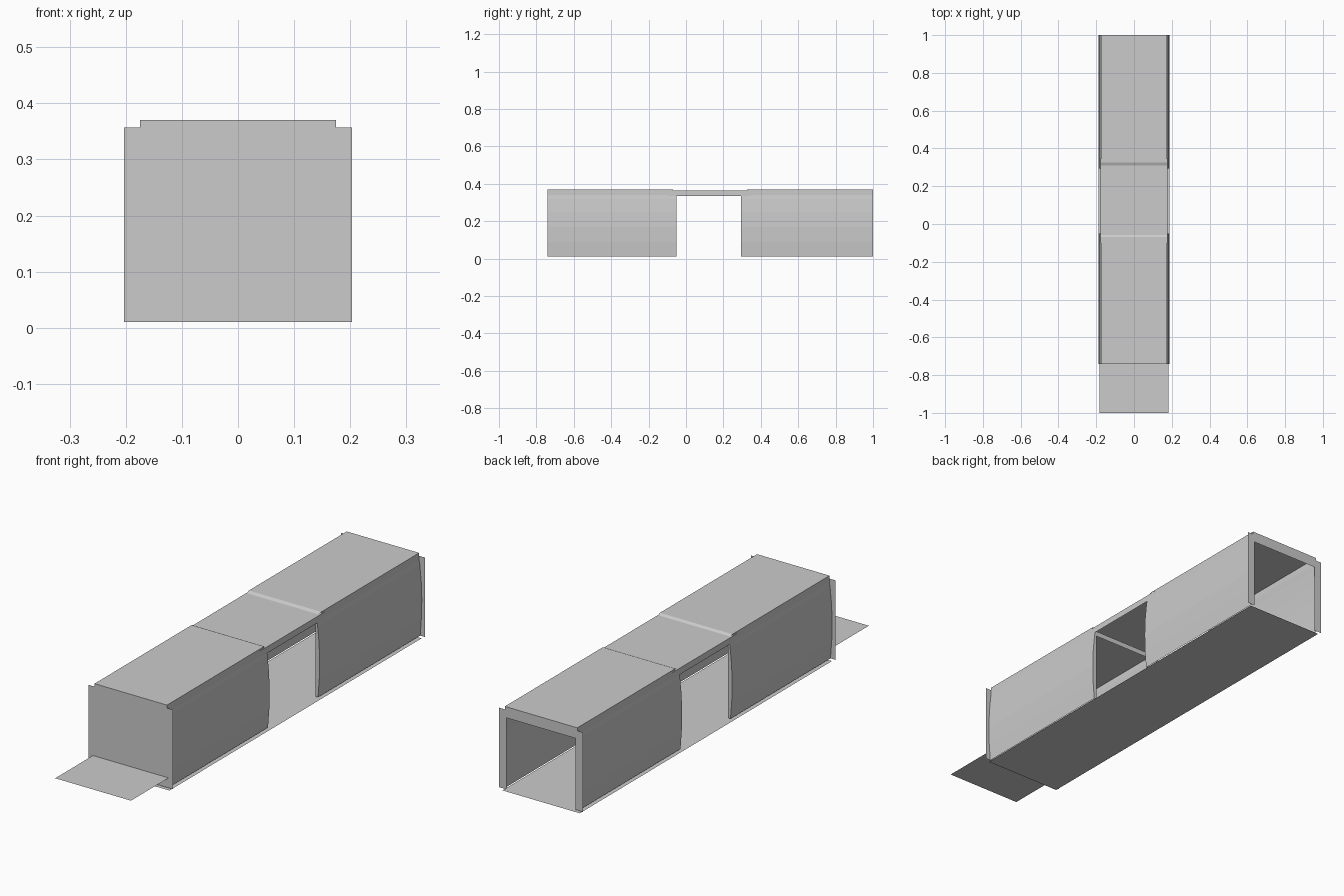
import bpy
import bmesh

cube = bpy.data.objects.get("Cube")
if cube:
    bpy.data.objects.remove(cube, do_unlink=True)

grey = bpy.data.materials.new("light grey")
grey.use_nodes = True
grey.diffuse_color = (0.6, 0.6, 0.6, 1)
grey.node_tree.nodes["Principled BSDF"].inputs["Base Color"].default_value = (0.6, 0.6, 0.6, 1)

FRONT, GAP_START, GAP_END, BACK = -0.74, -0.05, 0.295, 1.0
ROOF_TOP, ROOF_HALF = 0.37, 0.175
FOOT = 0.01
WALL = [(0.174, 0.345), (0.178, 0.32), (0.185, 0.25), (0.188, 0.17),
        (0.186, 0.09), (0.18, FOOT)]


def make_object(name, bm):
    mesh = bpy.data.meshes.new(name)
    bm.to_mesh(mesh)
    bm.free()
    mesh.materials.append(grey)
    obj = bpy.data.objects.new(name, mesh)
    bpy.context.collection.objects.link(obj)
    return obj


def sheet(name, profile, y0, y1):
    """Sweep an open x-z profile along y."""
    bm = bmesh.new()
    rows = [[bm.verts.new((x, y, z)) for x, z in profile] for y in (y0, y1)]
    for i in range(len(profile) - 1):
        bm.faces.new((rows[0][i], rows[0][i + 1], rows[1][i + 1], rows[1][i]))
    return make_object(name, bm)


def plate(name, outline, y):
    """Flat upright plate from an x-z outline."""
    bm = bmesh.new()
    bm.faces.new([bm.verts.new((x, y, z)) for x, z in outline])
    return make_object(name, bm)


def mirrored(half):
    """Complete a right-hand outline with its reflection."""
    return half + [(-x, z) for x, z in reversed(half)]


def channel(half, top, bottom):
    return mirrored([(half, bottom), (half, top)])


# Floor and projecting front flap
sheet("floor", [(-0.187, 0), (0.187, 0)], FRONT, BACK)
sheet("front_flap", [(-0.183, 0.054), (0.183, 0.054)], -1.0, FRONT)

# Bowed side walls and roof of both sections
for name, y0, y1 in (("front", FRONT, GAP_START), ("back", GAP_END, BACK)):
    for side, s in (("left", 1), ("right", -1)):
        sheet(f"{name}_{side}_wall", [(s * x, z) for x, z in WALL], y0, y1)
sheet("front_roof", channel(ROOF_HALF, ROOF_TOP, 0.335), FRONT, -0.07)
sheet("back_roof", channel(ROOF_HALF, ROOF_TOP, 0.335), 0.325, BACK)

# Lower roof bridging the gap, with sloped steps up to the sections
sheet("bridge_roof", channel(0.178, 0.363, 0.335), -0.1, 0.345)
for name, high, low in (("front_step", -0.07, -0.058), ("back_step", 0.325, 0.31)):
    bm = bmesh.new()
    bm.faces.new([bm.verts.new(p) for p in (
        (-ROOF_HALF, high, ROOF_TOP), (ROOF_HALF, high, ROOF_TOP),
        (ROOF_HALF, low, 0.364), (-ROOF_HALF, low, 0.364))])
    make_object(name, bm)

# Solid front plate, and open frames at the gap and the back
flange = [(0.203, FOOT), (0.203, 0.357), (ROOF_HALF, 0.357), (ROOF_HALF, ROOF_TOP)]
opening = [(0.167, FOOT), (0.167, 0.322)]
bowed = WALL[::-1]
plate("front_plate", mirrored(flange), FRONT)
plate("back_frame", mirrored(flange) + mirrored(opening)[::-1], BACK)
plate("gap_front_frame", mirrored(bowed) + mirrored(opening)[::-1], GAP_START)
plate("gap_back_frame", mirrored(bowed) + mirrored(opening)[::-1], GAP_END)
